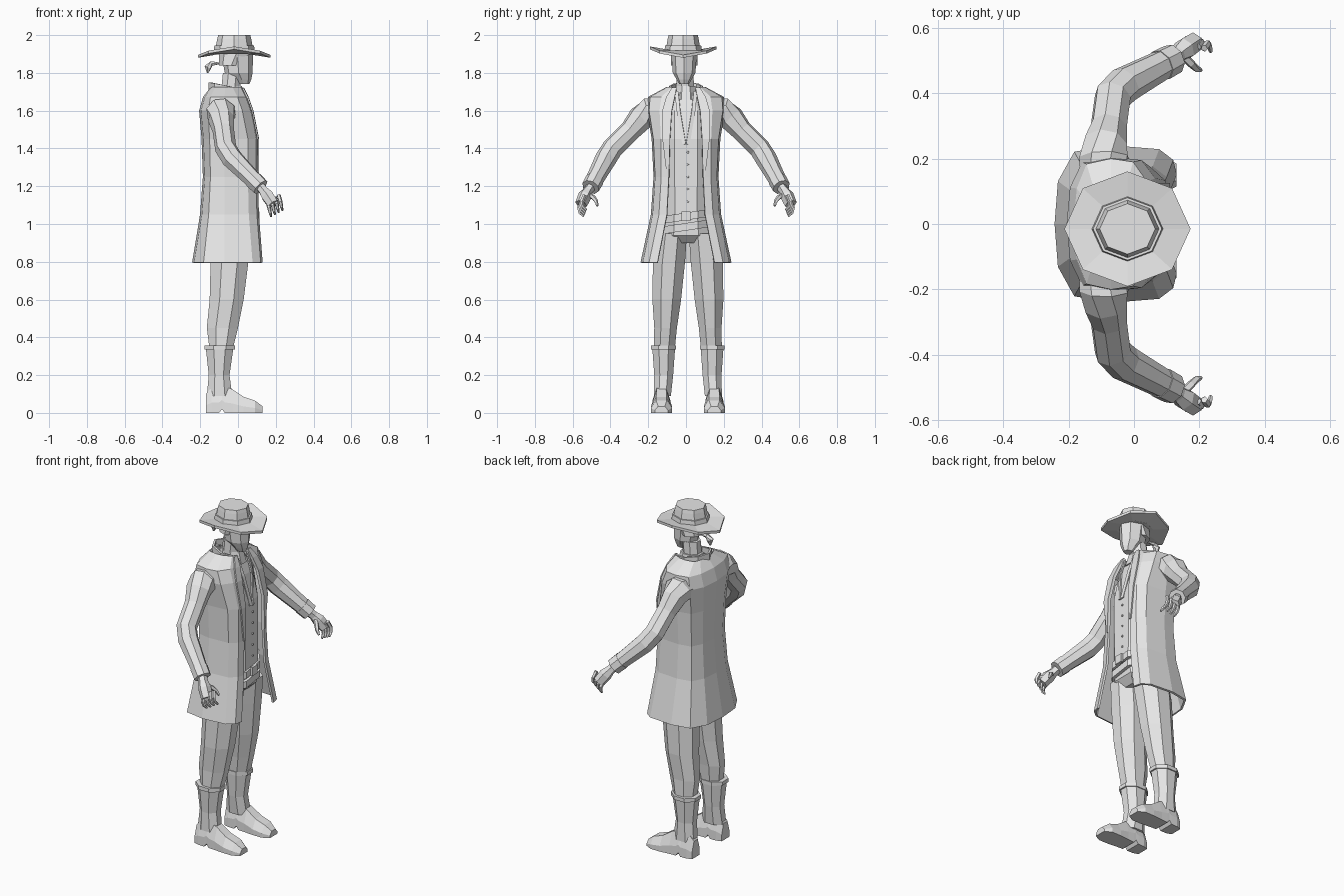
import bpy, bmesh
from math import cos, sin, pi
from mathutils import Vector, Matrix

default_cube = bpy.data.objects.get("Cube")
if default_cube:
    bpy.data.objects.remove(default_cube, do_unlink=True)

grey = bpy.data.materials.new("plain grey")
grey.use_nodes = True
grey_value = (.8, .8, .8, 1)
grey.diffuse_color = grey_value
grey.node_tree.nodes["Principled BSDF"].inputs["Base Color"].default_value = grey_value


def add_object(name, bm, thickness=0):
    bmesh.ops.recalc_face_normals(bm, faces=bm.faces[:])
    mesh = bpy.data.meshes.new(name)
    bm.to_mesh(mesh)
    bm.free()
    mesh.materials.append(grey)
    obj = bpy.data.objects.new(name, mesh)
    bpy.context.collection.objects.link(obj)
    if thickness:
        solidify = obj.modifiers.new("thickness", "SOLIDIFY")
        solidify.thickness = thickness
        solidify.offset = 0


def loft(name, rings, solid=True, thickness=0, pair=False, axis=0):
    """Skin equal-length point rings; a pair is mirrored across the body axis."""
    sides = {"left_": 1, "right_": -1} if pair else {"": 1}
    for prefix, sign in sides.items():
        bm = bmesh.new()
        rows = [[bm.verts.new((x, axis + sign * y, z)) for x, y, z in ring] for ring in rings]
        for lower, upper in zip(rows, rows[1:]):
            quads = list(zip(lower, lower[1:], upper[1:], upper))
            if solid:
                quads.append((lower[-1], lower[0], upper[0], upper[-1]))
            for quad in quads:
                bm.faces.new(quad)
        if solid:
            bm.faces.new(rows[0])
            bm.faces.new(rows[-1])
        add_object(prefix + name, bm, thickness)


def oval(z, back, front, half, middle=0, tilt=0, pointed=False, sides=8):
    """Level ring; it shows a flat or a corner to the front."""
    step = pi / sides
    grow = 1 if pointed else 1 / cos(step)
    ring = []
    for i in range(sides):
        angle = 2 * step * i + (0 if pointed else step)
        x = (back + front) / 2 + grow * (front - back) / 2 * cos(angle)
        y = middle + grow * half * sin(angle)
        ring.append((x, y, z + tilt * y))
    return ring


def stack(name, rows, pair=False, axis=0, **shape):
    """Loft through ovals listed as height, back, front, half width and middle."""
    loft(name, [oval(*row, **shape) for row in rows], pair=pair, axis=axis)


def tube(name, path, radii, sides=8, pair=True):
    """Tapering limb along a path."""
    points = [Vector(p) for p in path]
    last = len(points) - 1
    rings = []
    for i, (point, radius) in enumerate(zip(points, radii)):
        along = (points[min(i + 1, last)] - points[max(i - 1, 0)]).normalized()
        across = along.cross(Vector((1, -.6, .3))).normalized()
        other = along.cross(across)
        angles = [2 * pi * (k + .5) / sides for k in range(sides)]
        rings.append([point + radius * (across * cos(a) + other * sin(a)) for a in angles])
    loft(name, rings, pair=pair)


# Hat: octagonal brim with lifted sides, tapered crown and band
def hat_ring(radius, height, lift=0):
    ring = []
    for i in range(8):
        angle = i * pi / 4
        x = radius * cos(angle) - .02
        y = radius * .91 * sin(angle) - .015
        ring.append((x, y, height + lift * sin(angle) ** 2))
    return ring


loft("hat_brim", [hat_ring(.1, 1.9), hat_ring(.193, 1.88, lift=.045),
                  hat_ring(.193, 1.895, lift=.045), hat_ring(.1, 1.92)])
loft("hat_crown", [hat_ring(.105, 1.9), hat_ring(.09, 1.98), hat_ring(.085, 2)])
loft("hat_band", [hat_ring(.11, 1.91), hat_ring(.105, 1.945)])

# Head, neck and knotted headscarf
stack("head", [(1.74, 0, .06, .025), (1.765, -.03, .07, .04),
               (1.8, -.07, .077, .06), (1.91, -.09, .08, .068)], middle=-.01, pointed=True)
stack("neck", [(1.6, -.1, 0, .05), (1.8, -.08, .02, .045)], middle=-.005)
stack("headscarf", [(1.84, -.1, .03, .07), (1.9, -.1, .08, .07)], middle=-.01, pointed=True)
tube("scarf_knot", [(-.1, 0, 1.85), (-.14, 0, 1.85), (-.16, 0, 1.83), (-.16, 0, 1.8)],
     (.005, .014, .02, .005), sides=6, pair=False)

# Waistcoat with shirt collar, neckline and buttons
stack("waistcoat", [(1.04, -.13, .09, .14), (1.45, -.15, .088, .15), (1.6, -.16, .055, .15),
                    (1.68, -.14, .025, .1), (1.71, -.11, .015, .06)])
stack("shirt_collar", [(1.66, -.12, .04, .06), (1.73, -.1, .02, .05)])
neckline = [Vector((.095, 0, 1.42)), Vector((.065, .03, 1.6)), Vector((.03, .04, 1.7))]
loft("neckline_edge", [[p, p + Vector((-.005, .02, .005))] for p in neckline],
     solid=False, thickness=.008, pair=True)
for i in range(5):
    bm = bmesh.new()
    place = Matrix.Translation((.09, .01, 1.12 + .065 * i)) @ Matrix.Rotation(pi / 2, 4, "Y")
    bmesh.ops.create_cone(bm, cap_ends=True, segments=6, radius1=.007, radius2=.005,
                          depth=.01, matrix=place)
    add_object("waistcoat_button", bm)

# Slanted belts and buckle
for belt, bottom in {"upper_belt": 1.02, "lower_belt": .965}.items():
    stack(belt, [(z, -.145, .1, .155) for z in (bottom, bottom + .04)], tilt=.15)
bm = bmesh.new()
bmesh.ops.create_cube(bm, matrix=Matrix.Translation((.105, 0, 1.04))
                      @ Matrix.Diagonal((.015, .05, .05, 1)))
add_object("belt_buckle", bm)

# Trousers and tall boots
stack("trouser_hips", [(.9, -.1, .04, .1), (.94, -.14, .08, .16), (1.06, -.13, .085, .145)])
legs = dict(pair=True, axis=.01)
stack("trouser_leg", [(.33, -.15, -.03, .055, .125), (.45, -.165, 0, .06, .118),
                      (.6, -.15, .03, .076, .112), (.8, -.145, .055, .085, .1),
                      (.95, -.13, .075, .08, .085)], **legs)
stack("boot_shaft", [(.09, -.165, -.03, .045, .135), (.2, -.155, -.045, .05, .128),
                     (.34, -.17, -.025, .06, .128)], **legs)
stack("boot_cuff", [(z, -.177, -.017, .066, .129) for z in (.335, .357)], **legs)


def foot_section(x, top, half, bottom=0):
    ankle = bottom + .4 * (top - bottom)
    outline = [(half, bottom), (half, ankle), (half / 2, top)]
    inner = [(-y, z) for y, z in reversed(outline)]
    return [(x, .14 + y, z) for y, z in outline + inner]


loft("boot_foot", [foot_section(-.17, .1, .036), foot_section(-.14, .135, .046),
                   foot_section(-.1, .14, .047), foot_section(-.085, .14, .047, bottom=.02),
                   foot_section(-.07, .14, .048), foot_section(-.03, .125, .05),
                   foot_section(.03, .085, .056), foot_section(.09, .065, .056),
                   foot_section(.13, .035, .035)], **legs)

# Long open coat: height, back, front, half width, half opening
coat_levels = [(.795, -.237, .125, .235, .15), (1.05, -.195, .105, .18, .1),
               (1.25, -.18, .1, .166, .09), (1.45, -.187, .1, .176, .085),
               (1.6, -.2, .07, .2, .075), (1.67, -.18, .045, .195, .06),
               (1.72, -.14, .02, .1, .05)]


def coat_section(z, back, front, half, opening):
    side = [(back + .01, .55 * half, z), (.65 * back - .025, .92 * half, z), (-.07, half, z),
            (front - .05, .95 * half, z), (front - .01, (half + opening) / 2, z),
            (front, opening, z)]
    other_side = [(x, -y, z) for x, y, z in reversed(side)]
    return other_side + [(back, 0, z)] + side


loft("coat", [coat_section(*level) for level in coat_levels], solid=False, thickness=.012)

# Lapels follow the coat opening; the collar circles the neck
lapel_widths = (.01, .04, .05, .045, .025)
lapel = []
for (z, back, front, half, opening), width in zip(coat_levels[2:], lapel_widths):
    lapel.append([(front + .008, opening, z), (front + .006, opening + width, z)])
loft("coat_lapel", lapel, solid=False, thickness=.008, pair=True)


def collar_line(z):
    angles = [pi * (.25 + .25 * i) for i in range(7)]
    return [(.1 * cos(a) - .05, .085 * sin(a), z - .02 * cos(a)) for a in angles]


loft("coat_collar", [collar_line(z) for z in (1.69, 1.73)], solid=False, thickness=.012)

# Sleeves and cuffs
shoulder, elbow, wrist = Vector((-.09, .2, 1.59)), Vector((-.065, .39, 1.4)), Vector((.12, .505, 1.195))
bend = Vector((-.03, .425, 1.345))
tube("sleeve", [shoulder - Vector((0, .06, 0)), shoulder, shoulder + Vector((0, .04, -.03)),
                shoulder.lerp(elbow, .5), elbow, bend, bend.lerp(wrist, .5), wrist],
     (.075, .08, .07, .057, .057, .057, .05, .044))
tube("sleeve_cuff", [bend.lerp(wrist, .75), wrist], (.05, .048))

# Hands with curled fingers
tube("palm", [wrist, (.135, .52, 1.175), (.155, .535, 1.15), (.185, .555, 1.105)],
     (.026, .027, .036, .033), sides=6)
curl = [Vector((0, -.01, .02)), Vector((.01, .005, -.015)),
        Vector((.015, 0, -.04)), Vector((.02, -.02, -.06))]
for i, finger in enumerate(("little", "ring", "middle", "index")):
    knuckle = Vector((.155, .562, 1.1)) + i * Vector((.02, -.005, .011))
    tube(finger + "_finger", [knuckle + joint for joint in curl], (.011, .011, .009, .006), sides=5)
tube("thumb", [(.145, .52, 1.16), (.175, .49, 1.14), (.19, .475, 1.12), (.205, .47, 1.095)],
     (.014, .013, .011, .006), sides=5)
